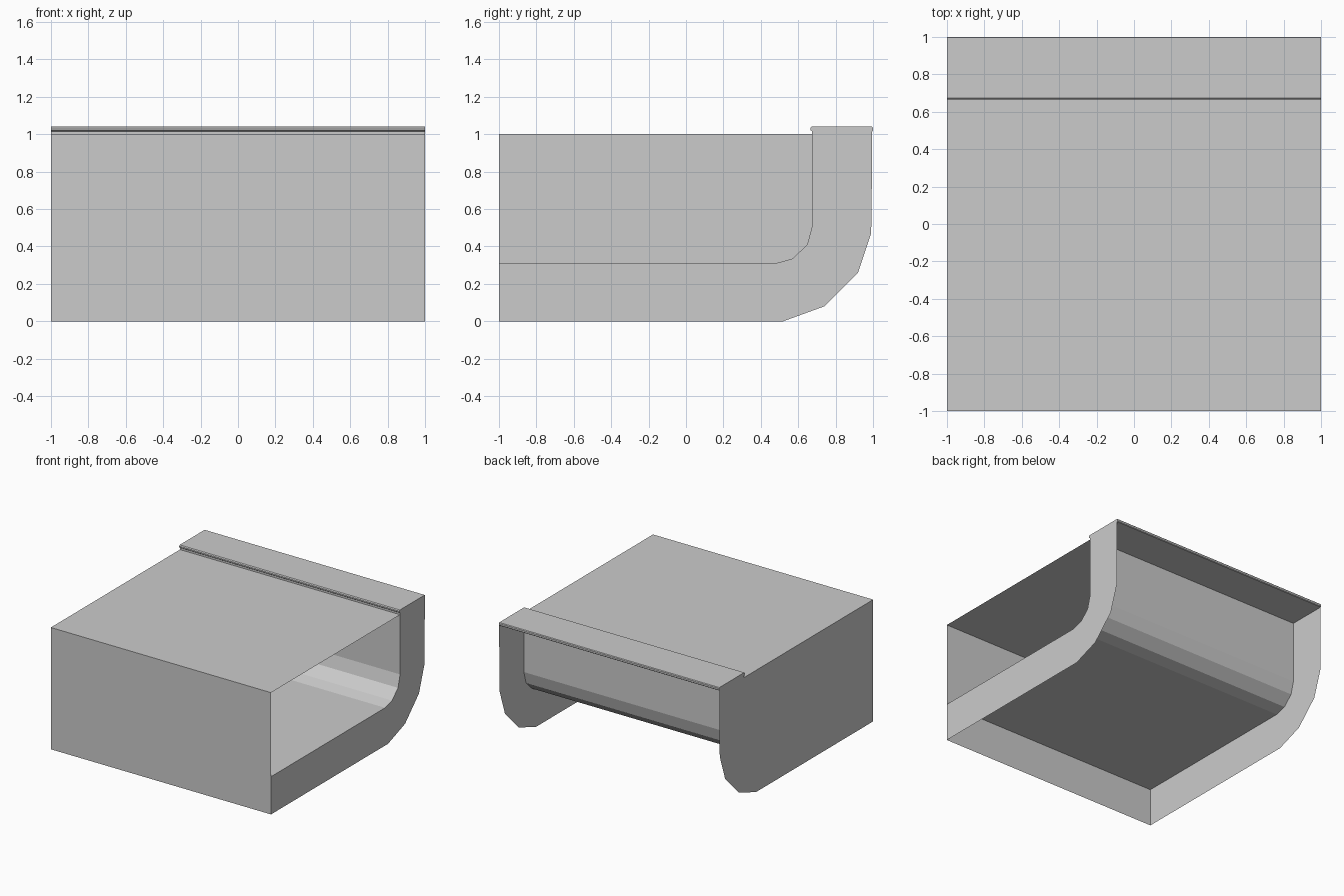
import bpy
import bmesh

if "Cube" in bpy.data.objects:
    bpy.data.objects.remove(bpy.data.objects["Cube"])

# Inner (trough) and outer curves of the side band, as (y, z)
INNER = [(-1, 0.31), (0.48, 0.31), (0.57, 0.335), (0.648, 0.41), (0.675, 0.51), (0.675, 1.0)]
OUTER = [(-1, 0), (0.52, 0), (0.74, 0.08), (0.92, 0.26), (0.99, 0.47), (0.995, 0.85), (0.995, 1.017)]
CAP = [(0.675, 1.015), (0.665, 1.022), (0.665, 1.033), (0.672, 1.04),
       (0.995, 1.04), (1.0, 1.034), (1.0, 1.02), (0.995, 1.015)]


def finish(name, bm):
    mesh = bpy.data.meshes.new(name)
    bm.to_mesh(mesh)
    bm.free()
    obj = bpy.data.objects.new(name, mesh)
    bpy.context.collection.objects.link(obj)
    return obj


def sweep(name, profile, closed=False):
    """Stretch a y-z profile across the full width; closed profiles get end faces."""
    bm = bmesh.new()
    left = [bm.verts.new((-1, y, z)) for y, z in profile]
    right = [bm.verts.new((1, y, z)) for y, z in profile]
    n = len(profile)
    for i in range(n if closed else n - 1):
        j = (i + 1) % n
        bm.faces.new((left[i], right[i], right[j], left[j]))
    if closed:
        bm.faces.new(left)
        bm.faces.new(right)
        bmesh.ops.recalc_face_normals(bm, faces=bm.faces)
    return finish(name, bm)


def panel(name, x, outline):
    """Flat side panel facing outwards, outline counter-clockwise seen from +x."""
    bm = bmesh.new()
    verts = [bm.verts.new((x, y, z)) for y, z in outline]
    bm.faces.new(verts if x > 0 else verts[::-1])
    return finish(name, bm)


# Front wall and flat top
sweep("front_wall", [(-1, 0), (-1, 0.31), (-1, 1)])
top = sweep("top_panel", [(-1, 1), (0.675, 1)])

# Curved inner sheet: floor bending up into the back wall
sweep("curved_trough", INNER + [(0.675, 1.017)])

# Curved band on both sides
band = OUTER + [(0.675, 1.017)] + INNER[::-1]
for side, x in (("left", -1), ("right", 1)):
    panel(side + "_band", x, band)

# Only the left side is filled above the band
panel("left_infill", -1, INNER + [(-1, 1)])

# Bevelled ledge along the back
sweep("ledge_cap", CAP, closed=True)
